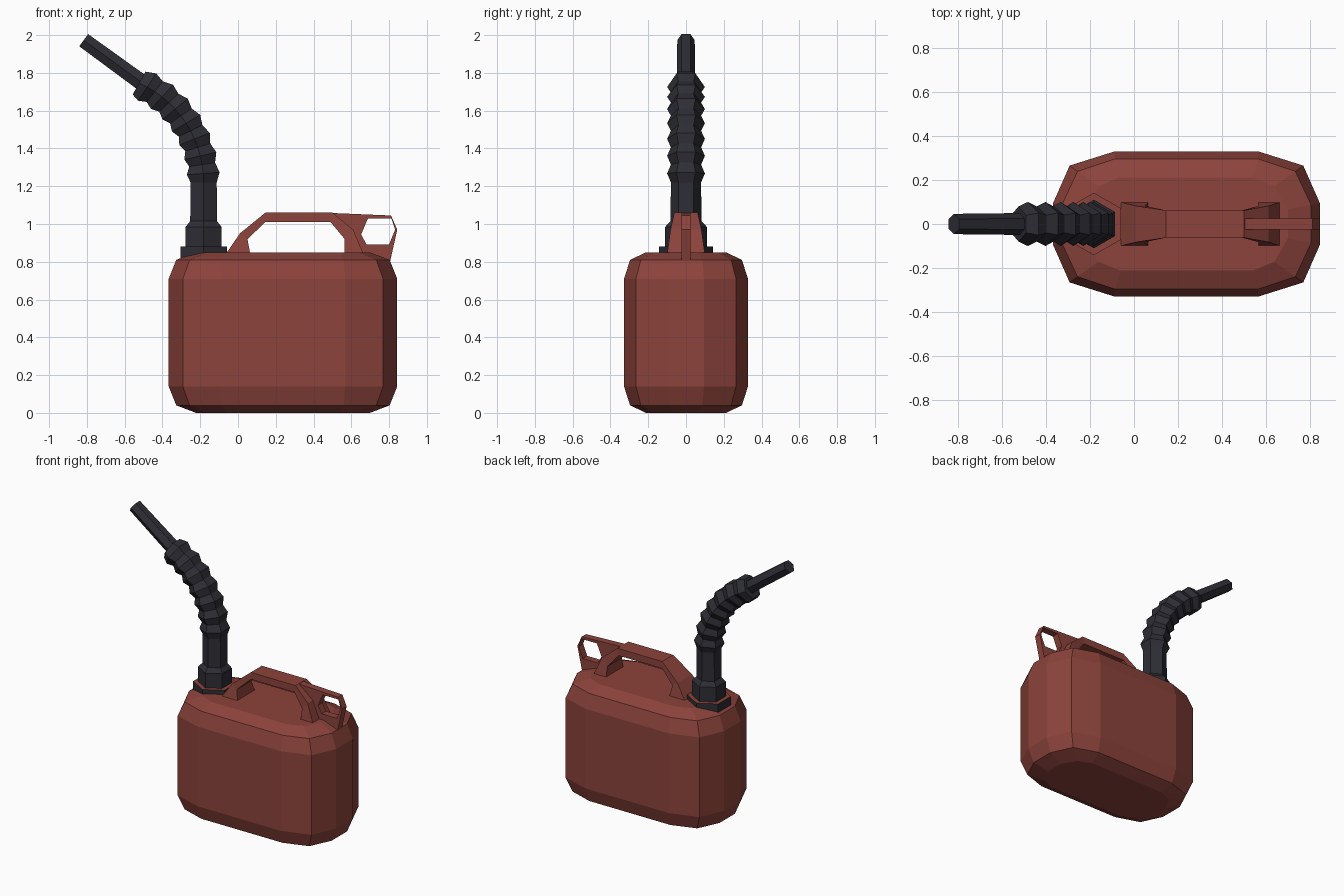
import bpy, bmesh, math
from mathutils import Vector

if "Cube" in bpy.data.objects:
    bpy.data.objects.remove(bpy.data.objects["Cube"])


def material(name, rgb):
    m = bpy.data.materials.new(name)
    m.diffuse_color = (*rgb, 1)
    m.use_nodes = True
    m.node_tree.nodes["Principled BSDF"].inputs["Base Color"].default_value = m.diffuse_color
    return m


RED = material("faded red", (0.262, 0.056, 0.044))
DARK = material("charcoal", (0.027, 0.027, 0.036))


def loft(name, rings, mats, closed=False):
    """Skin a list of equal-length rings; cap the ends unless closed."""
    bm = bmesh.new()
    rows = [[bm.verts.new(p) for p in r] for r in rings]
    pairs = list(zip(rows, rows[1:]))
    if closed:
        pairs.append((rows[-1], rows[0]))
    n = len(rows[0])
    for a, b in pairs:
        for i in range(n):
            j = (i + 1) % n
            bm.faces.new((a[i], a[j], b[j], b[i]))
    if not closed:
        bm.faces.new(rows[0])
        bm.faces.new(rows[-1])
    bmesh.ops.recalc_face_normals(bm, faces=bm.faces)
    me = bpy.data.meshes.new(name)
    bm.to_mesh(me)
    bm.free()
    for m in mats:
        me.materials.append(m)
    ob = bpy.data.objects.new(name, me)
    bpy.context.collection.objects.link(ob)
    return ob


def hex_ring(x, z, radius, tilt):
    """Hexagon across an axis leaning by tilt towards -x, corners on +-y."""
    c = Vector((x, 0, z))
    u = Vector((math.cos(tilt), 0, math.sin(tilt)))
    v = Vector((0, 1, 0))
    angs = [math.radians(30 + 60 * k) for k in range(6)]
    return [c + radius * (math.cos(a) * u + math.sin(a) * v) for a in angs]


# Can body: twelve-sided rounded box with chamfered top and bottom
def body_ring(z, d):
    q = [(0.605 - d, 0.095 - 0.2 * d), (0.53 - 0.9 * d, 0.265 - 0.65 * d),
         (0.33 - 0.2 * d, 0.328 - 0.8 * d)]
    half = q + [(-x, y) for x, y in reversed(q)]
    full = half + [(x, -y) for x, y in reversed(half)]
    return [(x + 0.238, y, z) for x, y in full]


levels = [(0, 0.145), (0.04, 0.04), (0.14, 0), (0.71, 0), (0.81, 0.04), (0.85, 0.145)]
loft("can_body", [body_ring(z, d) for z, d in levels], [RED])

# Neck flange: dark sides, red upper face
SX = -0.182
flange = loft("neck_flange", [hex_ring(SX, z, 0.142, 0) for z in (0.81, 0.88)], [DARK, RED])
for p in flange.data.polygons:
    p.material_index = 1 if p.normal.z > 0.9 else 0

# Screw collar and straight lower spout
collar = [(0.87, 0.11), (0.985, 0.11), (1.015, 0.082), (1.22, 0.08)]
loft("spout_collar", [hex_ring(SX, z, r, 0) for z, r in collar], [DARK])

# Bent corrugated hose along an arc
R, TURN, N = 0.576, math.radians(66), 14
hose = []
for i in range(N + 1):
    t = TURN * i / N
    hose.append(hex_ring(SX - R * (1 - math.cos(t)), 1.22 + R * math.sin(t),
                         0.1 if i % 2 else 0.08, t * 0.92))
loft("corrugated_hose", hose, [DARK])

# Thin pouring tip
tilt = math.radians(54)
loft("pouring_tip", [hex_ring(-0.49, 1.735, 0.05, tilt),
                     hex_ring(-0.817, 1.973, 0.046, tilt)], [DARK])

# Carry handle: outer point, inner point, half width for each section
sections = [((-0.065, 0.84), (0.065, 0.84), 0.1),
            ((0.01, 0.95), (0.05, 0.92), 0.082),
            ((0.145, 1.06), (0.145, 1.01), 0.062),
            ((0.50, 1.06), (0.49, 1.01), 0.062),
            ((0.61, 0.97), (0.565, 0.92), 0.082),
            ((0.665, 0.84), (0.565, 0.84), 0.1)]
loft("carry_handle", [[(o[0], -w, o[1]), (o[0], w, o[1]), (n[0], w, n[1]), (n[0], -w, n[1])]
                      for o, n, w in sections], [RED])

# Thin rear loop with an opening
outer = [(0.50, 1.058), (0.81, 1.045), (0.843, 0.97), (0.805, 0.80), (0.62, 0.83), (0.59, 0.97)]
inner = [(0.688, 1.03), (0.812, 1.03), (0.832, 0.97), (0.80, 0.892), (0.68, 0.892), (0.652, 0.945)]
W = 0.025
loft("rear_loop", [[(o[0], -W, o[1]), (o[0], W, o[1]), (n[0], W, n[1]), (n[0], -W, n[1])]
                   for o, n in zip(outer, inner)], [RED], closed=True)
